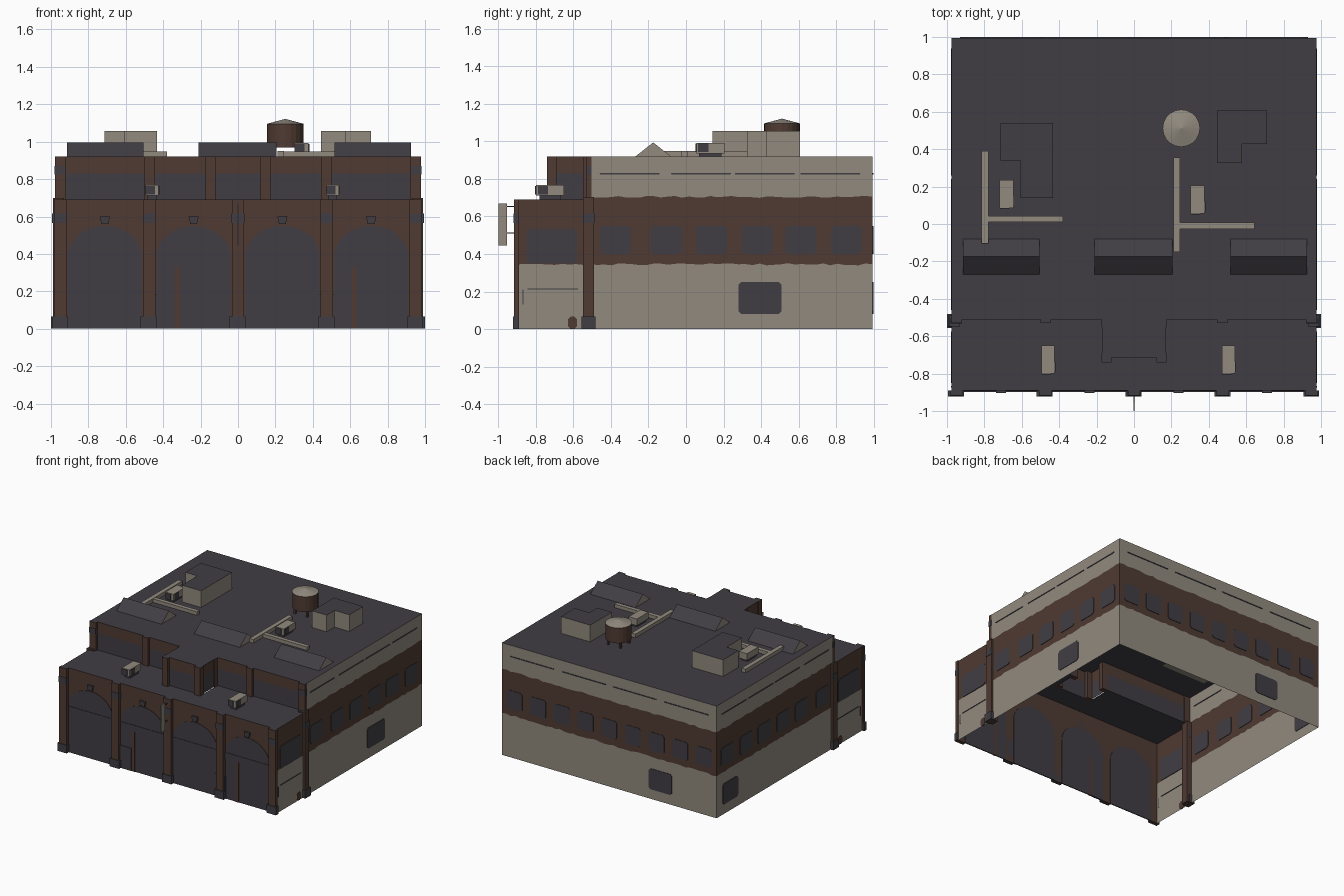
import bpy, bmesh, math, random
from mathutils import Vector

if "Cube" in bpy.data.objects:
    bpy.data.objects.remove(bpy.data.objects["Cube"])

random.seed(4)

def material(name, rgb):
    m = bpy.data.materials.new(name)
    m.diffuse_color = (*rgb, 1)
    m.use_nodes = True
    m.node_tree.nodes["Principled BSDF"].inputs["Base Color"].default_value = m.diffuse_color
    return m

DARK, BROWN, BEIGE = 0, 1, 2
MATS = [material("dark_slate", (0.052, 0.048, 0.057)),
        material("brown_brick", (0.080, 0.043, 0.032)),
        material("beige_plaster", (0.285, 0.255, 0.21))]

def finish(name, bm):
    me = bpy.data.meshes.new(name)
    bm.to_mesh(me)
    bm.free()
    for m in MATS:
        me.materials.append(m)
    ob = bpy.data.objects.new(name, me)
    bpy.context.collection.objects.link(ob)
    return ob

def prism(name, pts, offset, mat, top_mat=None):
    """Extrude a 3D outline by an offset vector; upward faces may differ."""
    bm = bmesh.new()
    off = Vector(offset)
    a = [bm.verts.new(p) for p in pts]
    b = [bm.verts.new(Vector(p) + off) for p in pts]
    bm.faces.new(a[::-1])
    bm.faces.new(b)
    for i in range(len(a)):
        j = (i + 1) % len(a)
        bm.faces.new((a[i], a[j], b[j], b[i]))
    bmesh.ops.recalc_face_normals(bm, faces=bm.faces)
    for f in bm.faces:
        f.material_index = top_mat if top_mat is not None and f.normal.z > 0.2 else mat
    return finish(name, bm)

def box(name, x0, x1, y0, y1, z0, z1, mat, top_mat=None):
    return prism(name, [(x0, y0, z0), (x1, y0, z0), (x1, y1, z0), (x0, y1, z0)],
                 (0, 0, z1 - z0), mat, top_mat)

def sheet(name, pts, z, mat):
    bm = bmesh.new()
    bm.faces.new([bm.verts.new((x, y, z)) for x, y in pts]).material_index = mat
    return finish(name, bm)

def wall(name, path, levels, mats, cols=1, wobble=0.0):
    """Open wall along a plan path, banded in height with uneven band edges."""
    bm = bmesh.new()
    for (x0, y0), (x1, y1) in zip(path, path[1:]):
        prev = None
        for i in range(cols + 1):
            t = i / cols
            col = []
            for k, z in enumerate(levels):
                inner = 0 < k < len(levels) - 1 and 0 < i < cols
                dz = random.uniform(-wobble, wobble) if inner else 0
                col.append(bm.verts.new((x0 + (x1 - x0) * t, y0 + (y1 - y0) * t, z + dz)))
            if prev:
                for k, m in enumerate(mats):
                    bm.faces.new((prev[k], col[k], col[k + 1], prev[k + 1])).material_index = m
            prev = col
    return finish(name, bm)

def window(name, axis, plane, u, z, w, h, mat=DARK, chamfer=0.015):
    """Thin chamfered plate straddling a wall, visible from both sides."""
    a, b, c = w / 2, h / 2, min(chamfer, h / 3)
    ring = [(-a + c, -b), (a - c, -b), (a, -b + c), (a, b - c),
            (a - c, b), (-a + c, b), (-a, b - c), (-a, -b + c)]
    t = 0.004
    if axis == 'x':
        return prism(name, [(plane - t, u + p, z + q) for p, q in ring], (2 * t, 0, 0), mat)
    return prism(name, [(u + p, plane - t, z + q) for p, q in ring], (0, 2 * t, 0), mat)

W, YF, YM, YB = 0.975, -0.89, -0.51, 0.995
ZL, ZT = 0.69, 0.92

# main shell: sides and back, banded beige / brown / beige
bands, band_mats = [0, 0.345, 0.705, ZT], [BEIGE, BROWN, BEIGE]
wall("right_wall", [(W, YM), (W, YB)], bands, band_mats, 40, 0.006)
wall("back_wall", [(W, YB), (-W, YB)], bands, band_mats, 48, 0.006)
wall("left_wall", [(-W, YB), (-W, YM)], bands, band_mats, 40, 0.006)

# front block: facade and short side walls
wall("facade_wall", [(-W, YF), (W, YF)], [0, ZL], [BROWN])
for s in (-1, 1):
    path = [(s * W, YF), (s * W, YM)]
    wall("front_side_wall", path[::s], [0, 0.345, ZL], [BEIGE, BROWN], 10, 0.004)

# upper set-back front and the projecting centre
wall("upper_front_wall", [(-W, YM), (-0.165, YM), (-0.165, -0.715), (0.165, -0.715), (0.165, YM), (W, YM)],
     [ZL, 0.83, ZT], [DARK, BROWN])

# roofs
sheet("main_roof", [(-W, YM), (-0.17, YM), (-0.17, -0.715), (0.17, -0.715), (0.17, YM),
                    (W, YM), (W, YB), (-W, YB)], ZT, DARK)
sheet("lower_roof", [(-W, YF), (W, YF), (W, YM), (0.17, YM), (0.17, -0.715),
                     (-0.17, -0.715), (-0.17, YM), (-W, YM)], ZL, DARK)

# facade pilasters with bases and caps
for x in (-0.95, -0.475, 0, 0.475, 0.95):
    box("facade_pilaster", x - 0.033, x + 0.033, -0.917, YF, 0, ZL, BROWN, DARK)
    box("pilaster_base", x - 0.045, x + 0.04, -0.922, YF, 0, 0.066, DARK)
    box("pilaster_cap", x - 0.034, x + 0.034, -0.92, YF, 0.565, 0.615, DARK)

# arched bays: dark infill, lintel, keystone
for cx in (-0.712, -0.237, 0.237, 0.712):
    pts = [(cx - 0.2, 0), (cx + 0.2, 0)]
    pts += [(cx + 0.2 * math.cos(math.pi * i / 20), 0.38 + 0.17 * math.sin(math.pi * i / 20))
            for i in range(21)]
    prism("arch_infill", [(x, YF - 0.004, z) for x, z in pts], (0, 0.008, 0), DARK)
    box("arch_lintel", cx - 0.2, cx + 0.2, YF - 0.008, YF, 0.33, 0.38, DARK)
    prism("keystone", [(cx + p, YF - 0.014, z) for p, z in
                       ((-0.018, 0.56), (0.018, 0.56), (0.027, 0.6), (-0.027, 0.6))],
          (0, 0.014, 0), DARK)
for x in (-0.323, 0.62):
    box("door_jamb", x - 0.014, x + 0.014, YF - 0.008, YF + 0.005, 0, 0.33, BROWN)
for x in (-0.39, 0.465):
    box("side_hatch", x - 0.05, x + 0.05, YF - 0.009, YF, 0, 0.185, DARK)

# corner pilasters where the blocks meet, and upper corner pilasters
for s in (-1, 1):
    def sbox(name, xa, xb, *rest):
        box(name, min(s * xa, s * xb), max(s * xa, s * xb), *rest)
    sbox("side_pilaster", 0.93, 0.99, -0.548, -0.49, 0, 0.7, BROWN, DARK)
    sbox("side_pilaster_base", 0.95, 1.0, -0.556, -0.482, 0, 0.066, DARK)
    sbox("side_pilaster_cap", 0.95, 0.994, -0.55, -0.488, 0.565, 0.615, DARK)
    sbox("upper_corner_pilaster", 0.92, 0.978, -0.53, -0.505, ZL, ZT, BROWN, DARK)
    sbox("upper_corner_cap", 0.919, 0.981, -0.533, -0.505, 0.825, 0.87, DARK)
    sbox("upper_mid_pilaster", 0.445, 0.5, -0.53, YM, ZL, ZT, BROWN, DARK)
    sbox("centre_pilaster", 0.12, 0.173, -0.74, -0.69, ZL, ZT, BROWN, DARK)
    sbox("centre_rear_pilaster", 0.12, 0.173, -0.55, YM, ZL, ZT, BROWN, DARK)

    # side windows, cornice slots and ground patches
    for y in (-0.375, -0.105, 0.135, 0.38, 0.61, 0.855):
        window("side_window", 'x', s * W, y, 0.475, 0.165, 0.15)
    window("front_block_window", 'x', s * W, -0.715, 0.442, 0.27, 0.185)
    window("low_side_window", 'x', s * W, 0.395 if s > 0 else 0.82, 0.165, 0.23 if s > 0 else 0.2, 0.17)
    for y in (-0.3, 0.08, 0.42, 0.77):
        window("cornice_slot", 'x', s * W, y, 0.828, 0.32, 0.008)
    window("ground_patch", 'x', s * W, -0.605, 0.033, 0.05, 0.066, BROWN)
    window("side_pipe", 'x', s * W, -0.87, 0.17, 0.006, 0.08, chamfer=0.001)
    window("side_pipe_rail", 'x', s * W, -0.71, 0.214, 0.27, 0.006)

    # wall units on the lower roof
    x = s * 0.475 + (0.03 if s > 0 else 0.015)
    box("cooling_unit", x - 0.035, x + 0.035, -0.8, -0.65, 0.712, 0.768, BEIGE)
    box("cooling_unit_grille", x - 0.034, x + 0.015, -0.805, -0.79, 0.717, 0.763, DARK)
    box("cooling_unit_side_grille", x + 0.025, x + 0.039, -0.79, -0.735, 0.717, 0.763, DARK)
    box("cooling_unit_foot", x - 0.025, x + 0.025, -0.78, -0.67, ZL, 0.712, DARK)

# back windows
for i in range(9):
    window("back_window", 'y', YB, -0.86 + i * 0.215, 0.475, 0.14, 0.15)
window("low_back_window", 'y', YB, -0.465, 0.165, 0.21, 0.17)
for x in (-0.7, -0.23, 0.23, 0.7):
    window("back_cornice_slot", 'y', YB, x, 0.828, 0.4, 0.008)

# blade sign with brackets
box("blade_sign", -0.004, 0.004, -1.0, -0.955, 0.445, 0.67, BEIGE)
for z in (0.51, 0.65):
    box("sign_bracket", -0.003, 0.003, -0.96, -0.91, z, z + 0.006, DARK)

# skylights: gabled prisms with beige ends
for x0, x1 in ((-0.915, -0.505), (-0.21, 0.205), (0.515, 0.925)):
    prism("skylight", [(x0, -0.27, ZT), (x0, -0.08, ZT), (x0, -0.175, 0.995)],
          (x1 - x0, 0, 0), BEIGE, DARK)

# L-shaped roof houses
for pts in ([(-0.715, 0.54), (-0.715, 0.34), (-0.607, 0.34), (-0.607, 0.14), (-0.432, 0.14), (-0.432, 0.54)],
            [(0.445, 0.607), (0.445, 0.325), (0.578, 0.325), (0.578, 0.427), (0.712, 0.427), (0.712, 0.607)]):
    prism("roof_house", [(x, y, ZT) for x, y in pts], (0, 0, 0.137), BEIGE, DARK)

# ducts and roof units
for x, y0, y1, yc, xe, ux, uy in ((-0.797, -0.105, 0.39, 0.027, -0.38, -0.682, 0.16),
                                  (0.228, -0.15, 0.355, -0.01, 0.645, 0.34, 0.13)):
    box("long_duct", x - 0.018, x + 0.018, y0, y1, ZT, 0.95, BEIGE)
    box("cross_duct", x + 0.018, xe, yc - 0.017, yc + 0.017, ZT, 0.948, BEIGE)
    box("roof_unit", ux - 0.037, ux + 0.037, uy - 0.075, uy + 0.075, 0.937, 0.992, BEIGE)
    box("roof_unit_grille", ux - 0.034, ux + 0.015, uy - 0.08, uy - 0.07, 0.943, 0.988, DARK)
    box("roof_unit_side_grille", ux + 0.03, ux + 0.041, uy - 0.065, uy - 0.01, 0.943, 0.988, DARK)
    box("roof_unit_foot", ux - 0.028, ux + 0.028, uy - 0.06, uy + 0.06, ZT, 0.937, DARK)

# water tank: drum, conical lid, legs
def cone(name, r0, r1, z0, z1, mat):
    bm = bmesh.new()
    bmesh.ops.create_cone(bm, cap_ends=True, segments=20, radius1=r0, radius2=r1, depth=z1 - z0)
    bmesh.ops.translate(bm, verts=bm.verts, vec=(0.253, 0.512, (z0 + z1) / 2))
    for f in bm.faces:
        f.material_index = mat
    return finish(name, bm)

cone("tank_drum", 0.097, 0.097, 0.968, 1.095, BROWN)
cone("tank_lid", 0.1, 0.0, 1.095, 1.122, BEIGE)
for sx in (-1, 1):
    for sy in (-1, 1):
        x, y = 0.253 + sx * 0.055, 0.512 + sy * 0.055
        box("tank_leg", x - 0.007, x + 0.007, y - 0.007, y + 0.007, ZT, 0.97, BROWN)
